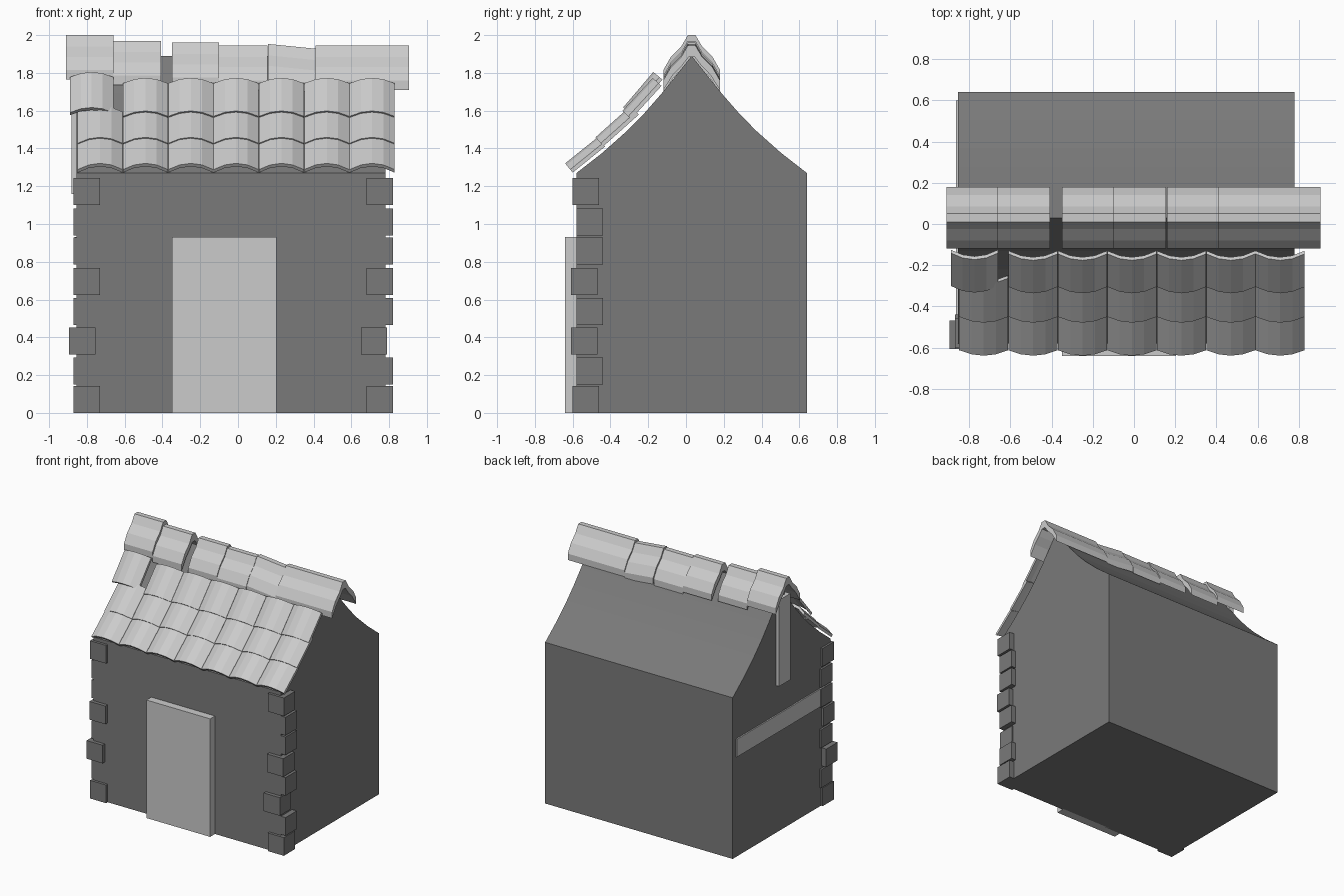
import bpy, bmesh, math
from mathutils import Vector

if "Cube" in bpy.data.objects:
    bpy.data.objects.remove(bpy.data.objects["Cube"])


def grey(name, v):
    m = bpy.data.materials.new(name)
    m.diffuse_color = (v, v, v, 1)
    m.use_nodes = True
    m.node_tree.nodes["Principled BSDF"].inputs["Base Color"].default_value = m.diffuse_color
    return m


STONE = grey("dark_stone", 0.195)
LIGHT = grey("mid_grey", 0.56)


def finish(name, bm, mat):
    bmesh.ops.recalc_face_normals(bm, faces=bm.faces)
    me = bpy.data.meshes.new(name)
    bm.to_mesh(me)
    bm.free()
    me.materials.append(mat)
    ob = bpy.data.objects.new(name, me)
    bpy.context.collection.objects.link(ob)
    return ob


def box(name, x0, x1, y0, y1, z0, z1, mat):
    bm = bmesh.new()
    bmesh.ops.create_cube(bm, size=1)
    bmesh.ops.scale(bm, vec=(x1 - x0, y1 - y0, z1 - z0), verts=bm.verts)
    bmesh.ops.translate(bm, vec=((x0 + x1) / 2, (y0 + y1) / 2, (z0 + z1) / 2), verts=bm.verts)
    return finish(name, bm, mat)


def extrude(name, points, vec, mat):
    """Closed outline of 3D points pushed along vec."""
    bm = bmesh.new()
    face = bm.faces.new([bm.verts.new(p) for p in points])
    new = bmesh.ops.extrude_face_region(bm, geom=[face], use_keep_orig=True)["geom"]
    bmesh.ops.translate(bm, vec=vec, verts=[g for g in new if isinstance(g, bmesh.types.BMVert)])
    return finish(name, bm, mat)


# house body with concave gable
RIDGE_Y = 0.03
half = [(0.61, 0), (0.61, 1.27), (0.475, 1.375), (0.34, 1.495), (0.25, 1.587), (0.16, 1.69)]
gable = half + [(0, 1.89)] + [(-y, z) for y, z in reversed(half)]
extrude("house_body", [(-0.855, RIDGE_Y + y, z) for y, z in gable], (1.635, 0, 0), STONE)

# door slab
box("door", -0.35, 0.205, -0.64, -0.57, 0, 0.93, LIGHT)

# corner stones: (z, left x, right x, front y)
stones = [(0.00, -0.87, 0.68, -0.600), (0.15, -0.87, 0.68, -0.579),
          (0.31, -0.895, 0.65, -0.608), (0.465, -0.87, 0.68, -0.579),
          (0.625, -0.87, 0.68, -0.608), (0.785, -0.87, 0.68, -0.579),
          (0.94, -0.87, 0.68, -0.579), (1.10, -0.87, 0.68, -0.600)]
for i, (z, xl, xr, y) in enumerate(stones):
    for side, x in (("left", xl), ("right", xr)):
        box(f"corner_stone_{side}_{i + 1}", x, x + 0.14, y, y + 0.14, z, z + 0.143, STONE)

# timber beams on the left wall
box("side_beam", -0.865, -0.84, -0.50, 0.60, 0.79, 0.93, LIGHT)
box("gable_post", -0.882, -0.84, -0.04, 0.10, 1.16, 1.84, LIGHT)


# arched roof tiles
def tile(name, x, low, high, width=0.238, rise=0.042, thick=0.021, n=4):
    a, b = Vector((x, *low)), Vector((x, *high))
    d = b - a
    normal = Vector((1, 0, 0)).cross(d).normalized()
    arc = []
    for i in range(n + 1):
        t = i / n * 2 - 1
        arc.append((t * width / 2, rise * (1 - t * t)))
    outline = arc + [(u, h + thick) for u, h in reversed(arc)]
    return extrude(name, [a + Vector((u, 0, 0)) + normal * h for u, h in outline], d, LIGHT)


rows = [((-0.60, 1.272), (-0.43, 1.409)),
        ((-0.437, 1.412), (-0.25, 1.579)),
        ((-0.290, 1.556), (-0.130, 1.731))]
for r, (low, high) in enumerate(rows):
    for c in range(7):
        name = f"roof_tile_{r + 1}_{c + 1}"
        if r == 2 and c == 0:      # slipped tile
            tile(name, -0.775, (-0.285, 1.576), (-0.125, 1.764), width=0.23)
        else:
            tile(name, -0.73 + 0.24 * c, low, high)

# ridge caps: (start x, end x, top z at start, top z at end)
outer = [(0.02, 0), (0.055, -0.06), (0.11, -0.115), (0.15, -0.185)]
inner = [(0.15, -0.235), (0.098, -0.155), (0.05, -0.105), (0.015, -0.06)]
right = outer + inner
cap_profile = right + [(-y, z) for y, z in reversed(right)]
caps = [(-0.91, -0.66, 2.0, 2.0), (-0.66, -0.407, 1.97, 1.97), (-0.35, -0.10, 1.96, 1.96),
        (-0.10, 0.155, 1.945, 1.945), (0.16, 0.41, 1.953, 1.928), (0.41, 0.905, 1.945, 1.945)]
for i, (x0, x1, z0, z1) in enumerate(caps):
    extrude(f"ridge_cap_{i + 1}", [(x0, RIDGE_Y + y, z0 + z) for y, z in cap_profile],
            (x1 - x0, 0, z1 - z0), LIGHT)
